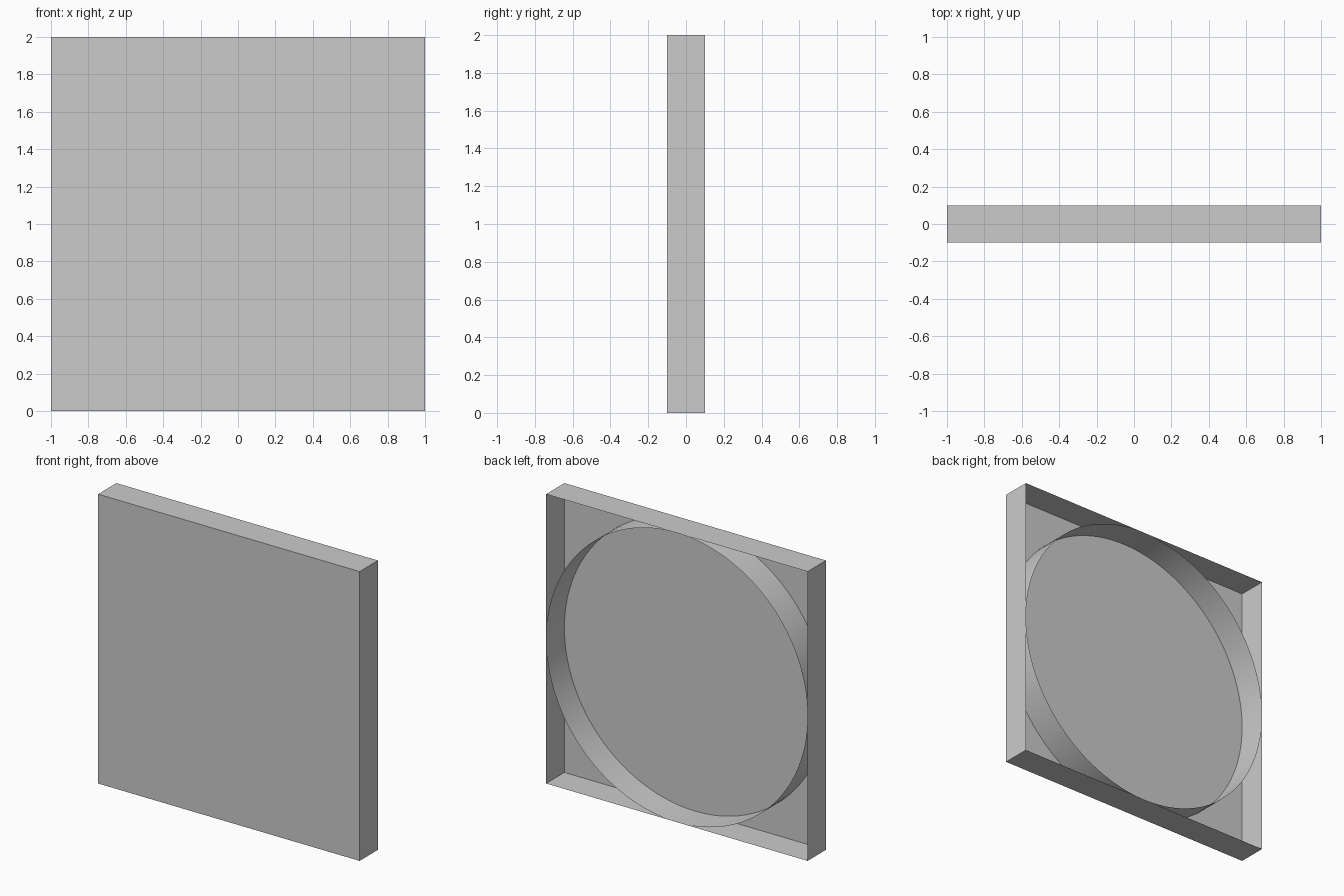
import bpy, bmesh
from mathutils import Matrix

if "Cube" in bpy.data.objects:
    bpy.data.objects.remove(bpy.data.objects["Cube"])

HALF, DEPTH = 1.0, 0.1


def make_object(name, bm):
    mesh = bpy.data.meshes.new(name)
    bm.to_mesh(mesh)
    bm.free()
    obj = bpy.data.objects.new(name, mesh)
    bpy.context.collection.objects.link(obj)
    return obj


# Square tray: front panel with four thin walls, open at the back
bm = bmesh.new()
bmesh.ops.create_cube(bm, size=2, matrix=Matrix.Translation((0, 0, HALF))
                      @ Matrix.Diagonal((HALF, DEPTH, HALF, 1)))
bm.normal_update()
back = [f for f in bm.faces if f.normal.y > 0.9]
bmesh.ops.delete(bm, geom=back, context='FACES_ONLY')
make_object("square_tray", bm)

# Thin round wall standing inside the tray, touching all four sides
bm = bmesh.new()
bmesh.ops.create_cone(bm, cap_ends=False, segments=128, radius1=HALF,
                      radius2=HALF, depth=2 * DEPTH,
                      matrix=Matrix.Translation((0, 0, HALF))
                      @ Matrix.Rotation(1.5707963, 4, 'X'))
for f in bm.faces:
    f.smooth = True
make_object("round_inner_wall", bm)
